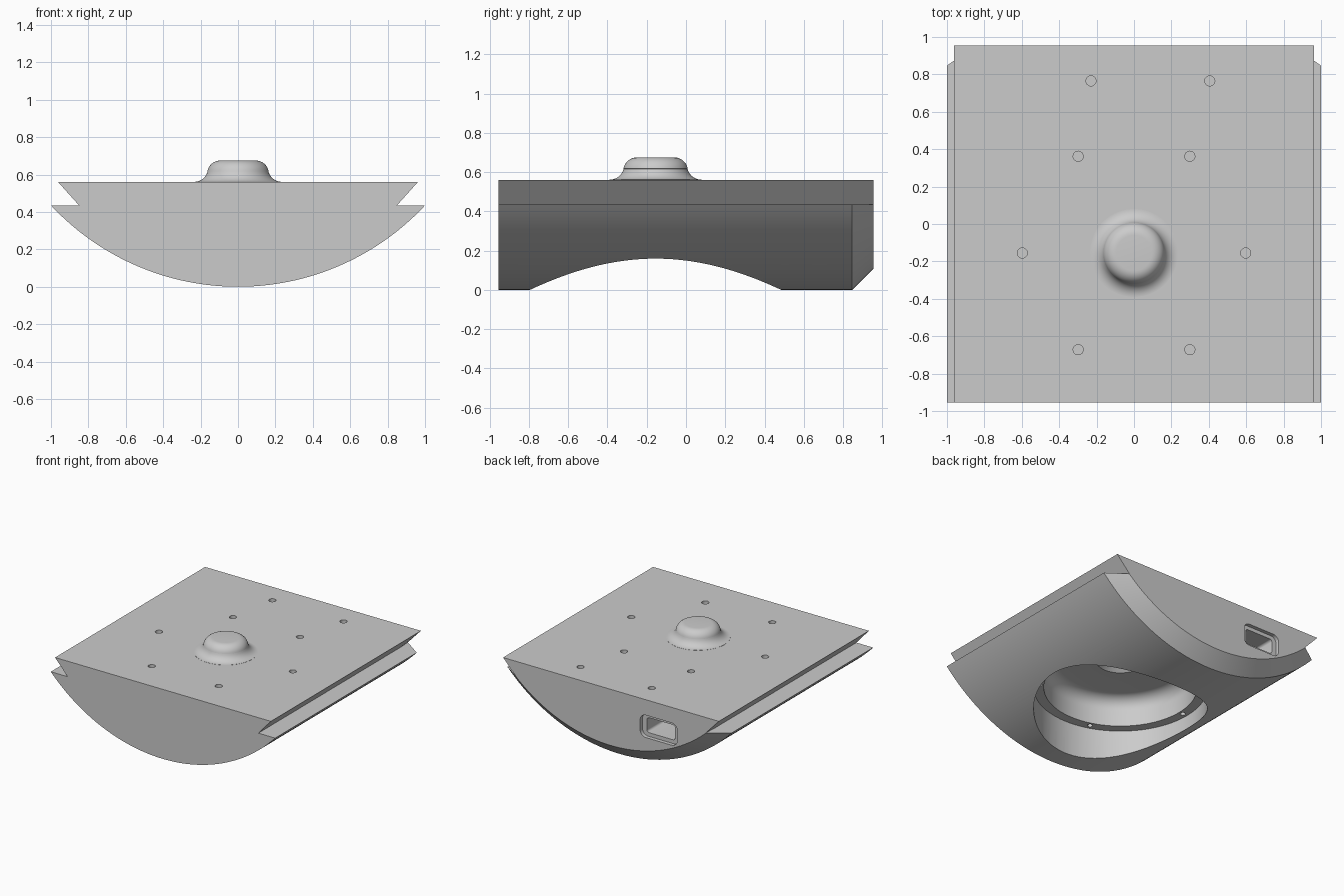
import bpy, bmesh, math

if "Cube" in bpy.data.objects:
    bpy.data.objects.remove(bpy.data.objects["Cube"])

CX, CY = 0.0, -0.155          # pocket / dome axis
TOP, LIP, HALF = 0.56, 0.435, 0.955
R = (1 + LIP ** 2) / (2 * LIP)


def make(name, bm):
    bmesh.ops.remove_doubles(bm, verts=bm.verts, dist=1e-5)
    bmesh.ops.recalc_face_normals(bm, faces=bm.faces)
    me = bpy.data.meshes.new(name)
    bm.to_mesh(me)
    bm.free()
    ob = bpy.data.objects.new(name, me)
    bpy.context.collection.objects.link(ob)
    return ob


def loft(name, sections):
    bm = bmesh.new()
    rings = [[bm.verts.new(p) for p in s] for s in sections]
    n = len(rings[0])
    for a, b in zip(rings, rings[1:]):
        for i in range(n):
            j = (i + 1) % n
            bm.faces.new((a[i], a[j], b[j], b[i]))
    bm.faces.new(rings[0])
    bm.faces.new(rings[-1])
    return make(name, bm)


def lathe(name, profile, x, y, n=96):
    # the profile runs bottom to top as (radius, z), capped at both ends
    return loft(name, [[(x + r * math.cos(2 * math.pi * i / n),
                         y + r * math.sin(2 * math.pi * i / n), z)
                        for i in range(n)] for r, z in profile])


def arc(r, z, rad, a0, a1, n=8):
    return [(r + rad * math.cos(math.radians(a0 + (a1 - a0) * i / n)),
             z + rad * math.sin(math.radians(a0 + (a1 - a0) * i / n)))
            for i in range(n + 1)]


def rounded_slot(name, x, z, w, h, rad, y0, y1):
    pts = []
    for k, (sx, sz) in enumerate([(1, 1), (-1, 1), (-1, -1), (1, -1)]):
        pts += arc(x + sx * (w / 2 - rad), z + sz * (h / 2 - rad), rad, 90 * k, 90 * k + 90)
    return loft(name, [[(px, y, pz) for px, pz in pts] for y in (y0, y1)])


def combine(ob, other, op):
    other.hide_render = True
    m = ob.modifiers.new("bool", "BOOLEAN")
    m.operation, m.solver, m.object = op, "EXACT", other
    dg = bpy.context.evaluated_depsgraph_get()
    dg.update()
    me = bpy.data.meshes.new_from_object(ob.evaluated_get(dg))
    ob.modifiers.clear()
    ob.data = me
    bpy.data.objects.remove(other)


# body: rounded belly, side grooves, chamfer at the back
def section(y, inset):
    rad = R - inset
    half = math.asin(math.sqrt(rad ** 2 - (R - LIP) ** 2) / rad)
    pts = []
    for i in range(81):
        a = half * (i / 40 - 1)
        pts.append((rad * math.sin(a), y, R - rad * math.cos(a)))
    g = min(0.85, pts[-1][0] - 0.002)
    return pts + [(g, y, LIP), (0.962, y, TOP), (-0.962, y, TOP), (-g, y, LIP)]


body = loft("curved_base", [section(-HALF, 0), section(HALF - 0.108, 0), section(HALF, 0.108)])

# filleted dome on the top
dome = lathe("dome", [(0.235, 0.54), (0.235, 0.561)] + arc(0.235, 0.636, 0.075, -95, -165)
             + arc(0.095, 0.605, 0.07, 10, 90), CX, CY)
combine(body, dome, "UNION")

# stepped round pocket underneath, reaching up into the dome
pocket = lathe("pocket", [(0.64, -0.1), (0.64, 0.27), (0.565, 0.27)]
               + arc(0.465, 0.40, 0.10, 0, 90) + [(0.18, 0.50), (0.14, 0.53), (0.125, 0.58)]
               + arc(0.075, 0.58, 0.05, 10, 90), CX, CY)
combine(body, pocket, "DIFFERENCE")

# blind holes in the top
tops = [(CX + 0.597 * math.cos(math.radians(60 * i)), CY + 0.597 * math.sin(math.radians(60 * i)))
        for i in range(6)] + [(-0.23, 0.765), (0.405, 0.765)]
for x, y in tops:
    combine(body, lathe("hole", [(0.027, 0.44), (0.027, 0.7)], x, y, 24), "DIFFERENCE")

# five screw holes in the pocket ledge
for i in range(5):
    a = math.radians(180 + 72 * i)
    combine(body, lathe("hole", [(0.02, 0.2), (0.02, 0.38)],
                        CX + 0.6 * math.cos(a), CY + 0.6 * math.sin(a), 24), "DIFFERENCE")

# stepped socket opening in the back, running into the pocket
combine(body, rounded_slot("socket_step", -0.425, 0.345, 0.33, 0.18, 0.05, 0.925, 1.1), "DIFFERENCE")
combine(body, rounded_slot("socket", -0.425, 0.345, 0.25, 0.12, 0.02, 0.15, 1.1), "DIFFERENCE")

bpy.context.view_layer.objects.active = body
body.select_set(True)
bpy.ops.object.shade_smooth_by_angle(angle=math.radians(28))
